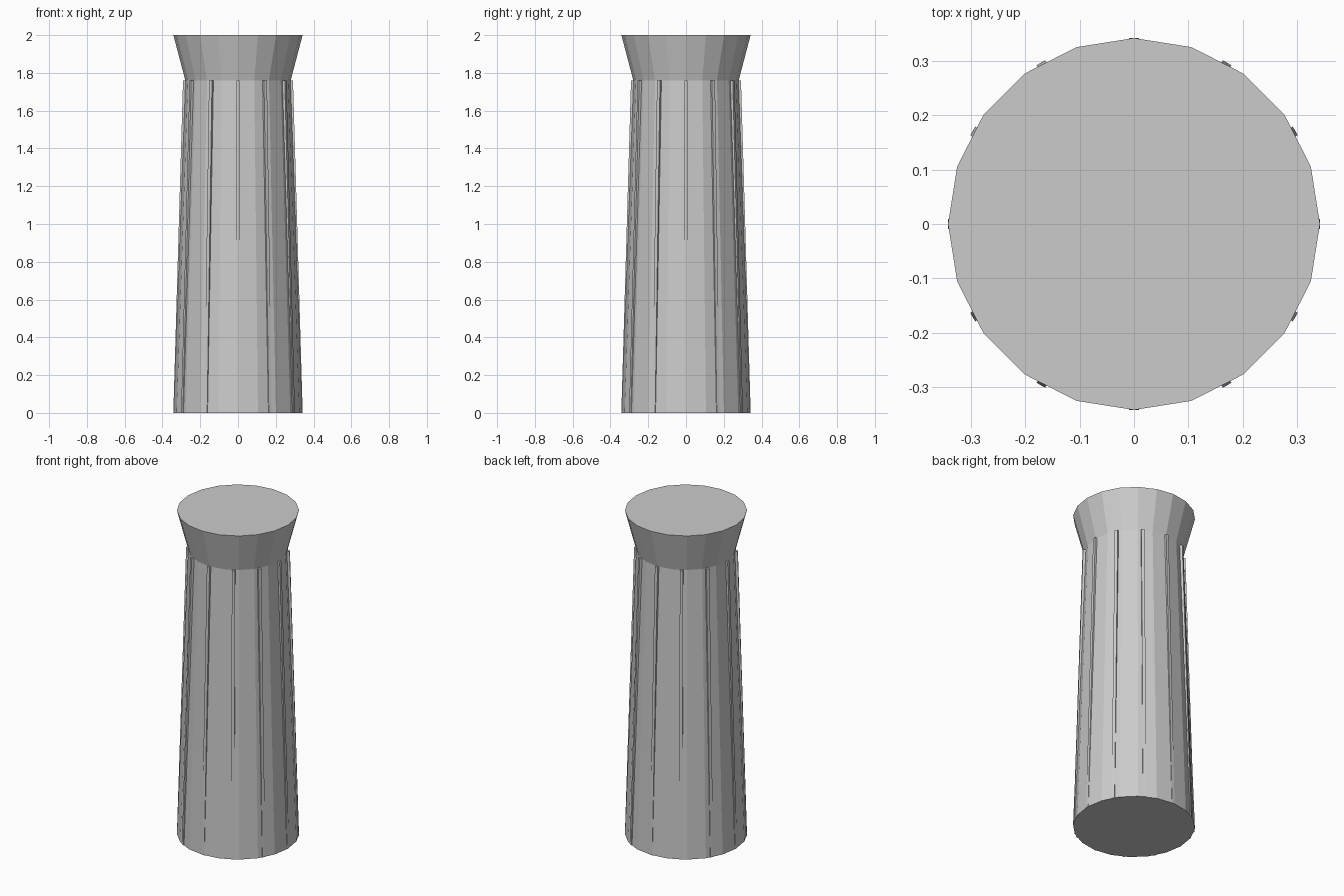
import bpy, bmesh, math
from mathutils import Vector

if "Cube" in bpy.data.objects:
    bpy.data.objects.remove(bpy.data.objects["Cube"])

SIDES, RIBS = 20, 12
R_BASE, R_NECK = 0.342, 0.279
Z_NECK, Z_TOP = 1.76, 2.0


def new_object(name, bm):
    bmesh.ops.recalc_face_normals(bm, faces=bm.faces)
    mesh = bpy.data.meshes.new(name)
    bm.to_mesh(mesh)
    bm.free()
    obj = bpy.data.objects.new(name, mesh)
    bpy.context.collection.objects.link(obj)
    return obj


def frustum(name, r_low, r_high, z_low, z_high):
    bpy.ops.mesh.primitive_cone_add(vertices=SIDES, radius1=r_low, radius2=r_high,
                                    depth=z_high - z_low,
                                    location=(0, 0, (z_low + z_high) / 2))
    bpy.context.object.name = name


# Tapered shaft and flared capital
frustum("shaft", R_BASE, R_NECK, 0, Z_NECK)
frustum("capital", R_NECK, R_BASE, Z_NECK, Z_TOP)

# Thin ribs that stand proud at the neck and sink into the shaft at the base
bm = bmesh.new()
half = 0.009
for i in range(RIBS):
    a = 2 * math.pi * i / RIBS
    out = Vector((math.cos(a), math.sin(a), 0))
    side = Vector((-math.sin(a), math.cos(a), 0))
    cube = bmesh.ops.create_cube(bm, size=2)
    for v in cube["verts"]:
        top = v.co.z > 0
        r = (0.291 if top else 0.3425) - (0.03 if v.co.x < 0 else 0)
        v.co = out * r + side * v.co.y * half + Vector((0, 0, Z_NECK if top else 0))
new_object("shaft_ribs", bm)
